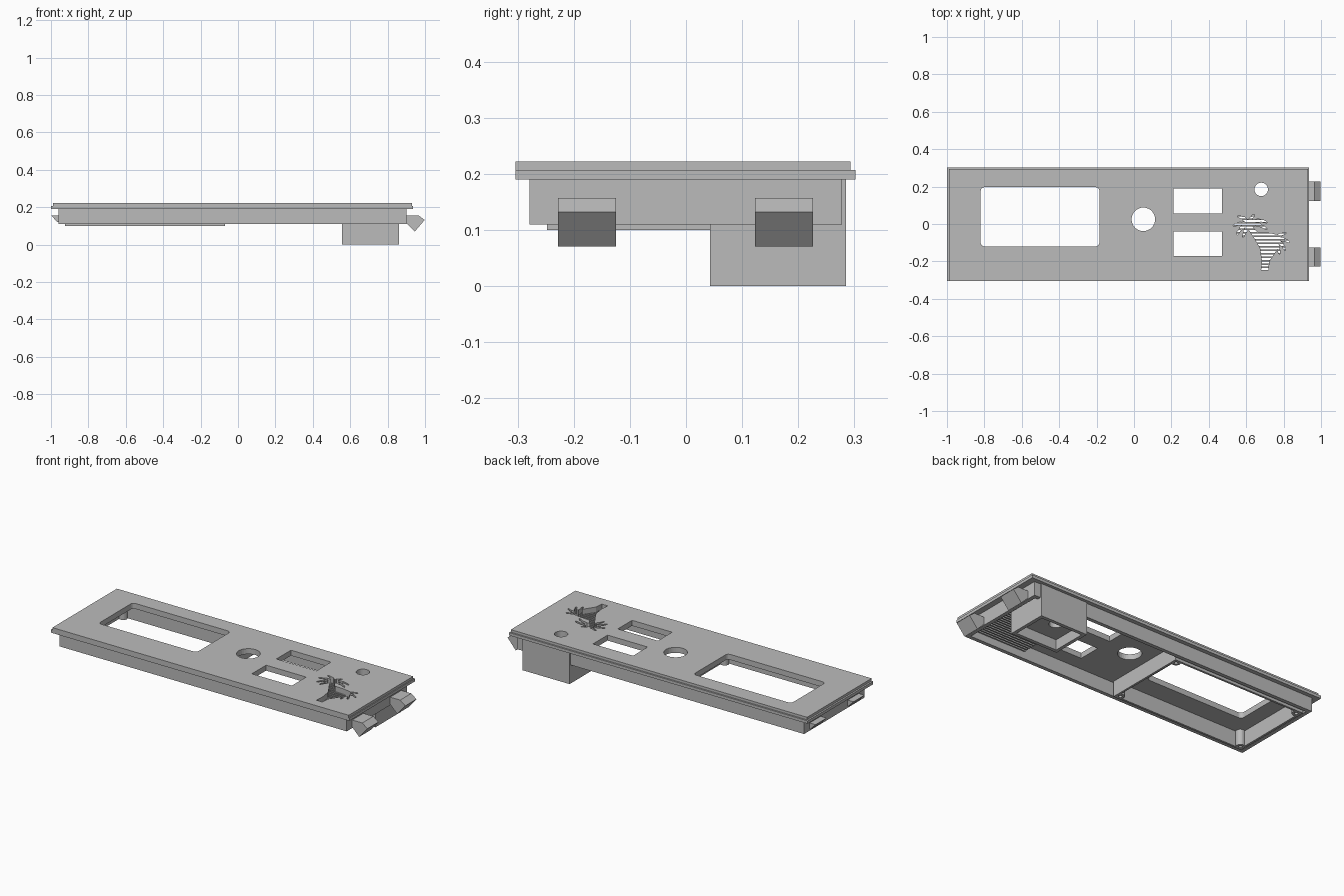
import bpy, bmesh, math
from mathutils import Vector

cube = bpy.data.objects.get("Cube")
if cube:
    bpy.data.objects.remove(cube, do_unlink=True)

grey = bpy.data.materials.new("plain grey")
grey.use_nodes = True
grey.diffuse_color = (0.5, 0.5, 0.5, 1)
grey.node_tree.nodes["Principled BSDF"].inputs["Base Color"].default_value = grey.diffuse_color


def prism(bm, pts, lo, hi, axis="z"):
    """Extrude a 2D outline along z, or an x-z outline along y."""
    def at(p, h):
        return (p[0], p[1], h) if axis == "z" else (p[0], h, p[1])
    a = [bm.verts.new(at(p, lo)) for p in pts]
    b = [bm.verts.new(at(p, hi)) for p in pts]
    faces = [bm.faces.new(a), bm.faces.new(b)]
    for i in range(len(a)):
        j = (i + 1) % len(a)
        faces.append(bm.faces.new((a[i], a[j], b[j], b[i])))
    bmesh.ops.recalc_face_normals(bm, faces=faces)


def rect(x0, x1, y0, y1, r=0):
    if not r:
        return [(x0, y0), (x1, y0), (x1, y1), (x0, y1)]
    pts = []
    for k, (cx, cy) in enumerate([(x1 - r, y1 - r), (x0 + r, y1 - r),
                                  (x0 + r, y0 + r), (x1 - r, y0 + r)]):
        for s in range(5):
            a = (k + s / 4) * math.pi / 2
            pts.append((cx + r * math.cos(a), cy + r * math.sin(a)))
    return pts


def circle(x, y, r, n=32):
    return [(x + r * math.cos(2 * math.pi * i / n),
             y + r * math.sin(2 * math.pi * i / n)) for i in range(n)]


def build(name, parts, axis="z"):
    bm = bmesh.new()
    for pts, lo, hi in parts:
        prism(bm, pts, lo, hi, axis)
    me = bpy.data.meshes.new(name)
    bm.to_mesh(me)
    bm.free()
    me.materials.append(grey)
    ob = bpy.data.objects.new(name, me)
    bpy.context.scene.collection.objects.link(ob)
    return ob


def cut(ob, cutter):
    cutter.hide_render = True
    cutter.hide_viewport = True
    cutter.display_type = "WIRE"
    m = ob.modifiers.new("cut", "BOOLEAN")
    m.operation = "DIFFERENCE"
    m.solver = "EXACT"
    m.use_self = True
    m.object = cutter


def frame(name, outer, t, lo, hi):
    """Four-sided wall as one ring."""
    x0, x1, y0, y1 = outer
    ob = build(name, [(rect(*outer), lo, hi)])
    cut(ob, build(name + "_cutter", [(rect(x0 + t, x1 - t, y0 + t, y1 - t), lo - 1, hi + 1)]))
    return ob


# Stepped face plate with its openings
upper = build("face_plate", [(rect(-0.99, 0.93, -0.304, 0.293), 0.206, 0.222)])
lower = build("plate_flange", [(rect(-1, 0.935, -0.304, 0.302), 0.19, 0.207)])
openings = build("openings_cutter", [
    (rect(-0.82, -0.185, -0.12, 0.197, 0.02), 0.1, 0.3),
    (circle(0.05, 0.025, 0.063), 0.1, 0.3),
    (circle(0.68, 0.185, 0.036), 0.1, 0.3),
    (rect(0.21, 0.47, 0.055, 0.19), 0.1, 0.3),
    (rect(0.21, 0.47, -0.172, -0.04), 0.1, 0.3)])


# Palm-shaped vent: trunk plus curved fronds around two crowns
def frond(cx, cy, angle, length, droop, w=0.013):
    left, right = [], []
    p, a = Vector((cx, cy)), math.radians(angle)
    n = 6
    for i in range(n + 1):
        side = Vector((-math.sin(a), math.cos(a)))
        half = w * (1 - 0.75 * i / n) * (1.25 if i % 2 else 0.75)
        left.append(tuple(p + side * half))
        right.append(tuple(p - side * half))
        p = p + Vector((math.cos(a), math.sin(a))) * length / n
        a += math.radians(droop) / n
    return right + left[::-1]


palm = [[(0.68, -0.247), (0.718, -0.247), (0.722, -0.2), (0.765, -0.135),
         (0.775, -0.06), (0.73, -0.05), (0.66, -0.045), (0.61, 0.01),
         (0.6, -0.01), (0.64, -0.07), (0.675, -0.13), (0.685, -0.2)]]
for ang, ln, dr in [(80, 0.06, -40), (35, 0.1, -70), (5, 0.1, -50), (125, 0.08, 50),
                    (165, 0.09, 50), (195, 0.09, 60), (235, 0.08, 20), (300, 0.05, 0)]:
    palm.append(frond(0.617, -0.002, ang, ln, dr))
for ang, ln, dr in [(50, 0.07, -40), (15, 0.08, -60), (-25, 0.08, -50), (-65, 0.08, -20)]:
    palm.append(frond(0.755, -0.085, ang, ln, dr))
vent = build("palm_cutter", [(p, 0.1 + 0.001 * i, 0.3 + 0.001 * i) for i, p in enumerate(palm)])
for plate in (upper, lower):
    cut(plate, openings)
    cut(plate, vent)

# Louvre slats beneath the vent
build("vent_slats", [(rect(0.52, 0.84, -0.255 + 0.0185 * i, -0.247 + 0.0185 * i), 0.15, 0.191)
                     for i in range(18)])

# Perimeter skirt and the display bay with screw posts
frame("skirt", (-0.96, 0.90, -0.279, 0.278), 0.022, 0.11, 0.192)
frame("display_bay", (-0.925, -0.07, -0.248, 0.248), 0.012, 0.1, 0.192)
posts = build("screw_posts", [(circle(x, y, 0.024, 20), 0.1, 0.192)
                              for x in (-0.9, -0.095) for y in (-0.223, 0.223)])
cut(posts, build("screw_cutter", [(circle(x, y, 0.01, 12), 0.05, 0.16)
                                  for x in (-0.9, -0.095) for y in (-0.223, 0.223)]))

# Indicator housing: open underneath, bored through
housing = build("housing", [(rect(0.555, 0.86, 0.043, 0.285), 0, 0.192)])
cut(housing, build("housing_cutter", [(rect(0.575, 0.84, 0.063, 0.265), -0.1, 0.06)]))
cut(housing, build("bore_cutter", [(circle(0.68, 0.185, 0.036), -0.1, 0.3)]))

# Snap clips on the left end, small catches on the right end
spans = [(-0.228, -0.125), (0.123, 0.226)]
clip = [(0.89, 0.125), (0.945, 0.07), (0.998, 0.132), (0.965, 0.157), (0.89, 0.157)]
catch = [(-0.95, 0.155), (-0.998, 0.155), (-0.965, 0.12), (-0.95, 0.12)]
build("snap_clips", [(clip, a, b) for a, b in spans], "y")
build("end_catches", [(catch, a, b) for a, b in spans], "y")
